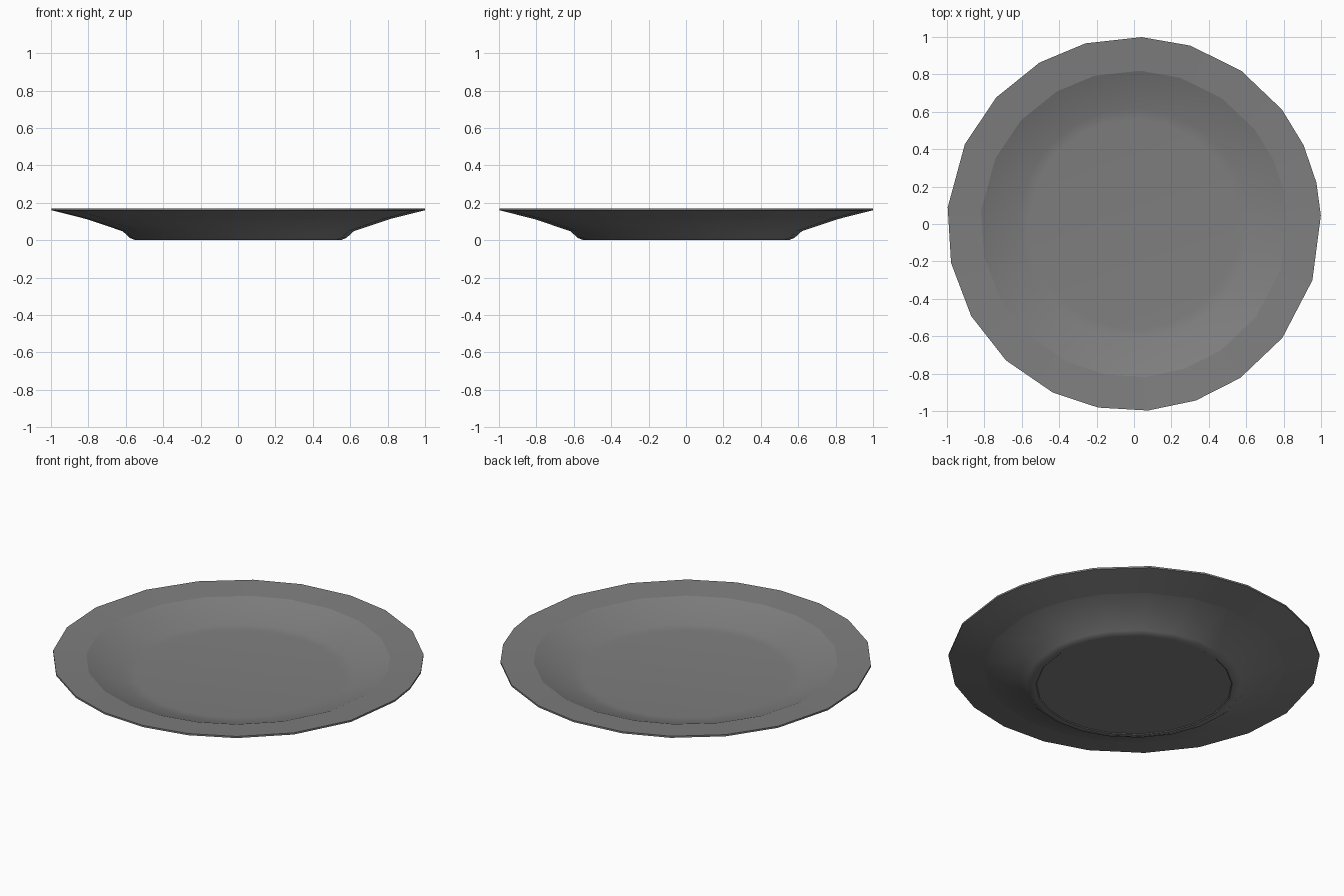
import bpy
import bmesh
from math import radians, cos, sin

cube = bpy.data.objects.get("Cube")
if cube:
    bpy.data.objects.remove(cube)

# Material
grey = bpy.data.materials.new("stone grey")
grey.use_nodes = True
COLOUR = (0.21, 0.21, 0.21, 1)
grey.diffuse_color = COLOUR
grey.node_tree.nodes["Principled BSDF"].inputs["Base Color"].default_value = COLOUR

# Uneven corner directions of the hand-cut rim, in degrees
ANGLES = [2.6, 12.8, 24.9, 37.7, 55, 72.5, 87.7, 105, 120.3, 137.4, 154.7,
          174.9, 192, 209.5, 226.8, 244.2, 259, 274.3, 289.3, 304.6, 322.5, 342.5]

# Cross-section from the floor of the plate, over the rim, down to the base:
# radius, height, crisp edge
PROFILE = [
    (0.56, 0.075, False),   # floor
    (0.62, 0.080, False),   # foot of the inner slope
    (0.82, 0.158, True),    # inner edge of the rim
    (1.00, 0.170, True),    # rim, top
    (1.00, 0.160, True),    # rim, bottom
    (0.81, 0.112, True),    # underside break
    (0.62, 0.048, False),   # outer slope
    (0.58, 0.012, False),   # foot
    (0.55, 0.000, False),
    (0.53, 0.000, True),    # base edge
    (0.525, 0.004, True),   # shallow recess
]


def lathe(name, profile, angles):
    """Sweep a closed-ended profile round z through the given angles."""
    bm = bmesh.new()
    rings = [[bm.verts.new((r * cos(radians(a)), r * sin(radians(a)), z))
              for a in angles] for r, z, _ in profile]
    n = len(angles)
    for upper, lower in zip(rings, rings[1:]):
        for i in range(n):
            j = (i + 1) % n
            bm.faces.new((upper[i], lower[i], lower[j], upper[j]))
    bm.faces.new(rings[0])
    bm.faces.new(rings[-1][::-1])
    bmesh.ops.recalc_face_normals(bm, faces=bm.faces)
    for face in bm.faces:
        face.smooth = True
    # Crisp rings
    for ring, (_, _, crisp) in zip(rings, profile):
        for i in range(n):
            bm.edges.get((ring[i], ring[(i + 1) % n])).smooth = not crisp
    mesh = bpy.data.meshes.new(name)
    bm.to_mesh(mesh)
    bm.free()
    obj = bpy.data.objects.new(name, mesh)
    bpy.context.collection.objects.link(obj)
    return obj


plate = lathe("plate", PROFILE, ANGLES)
plate.data.materials.append(grey)
